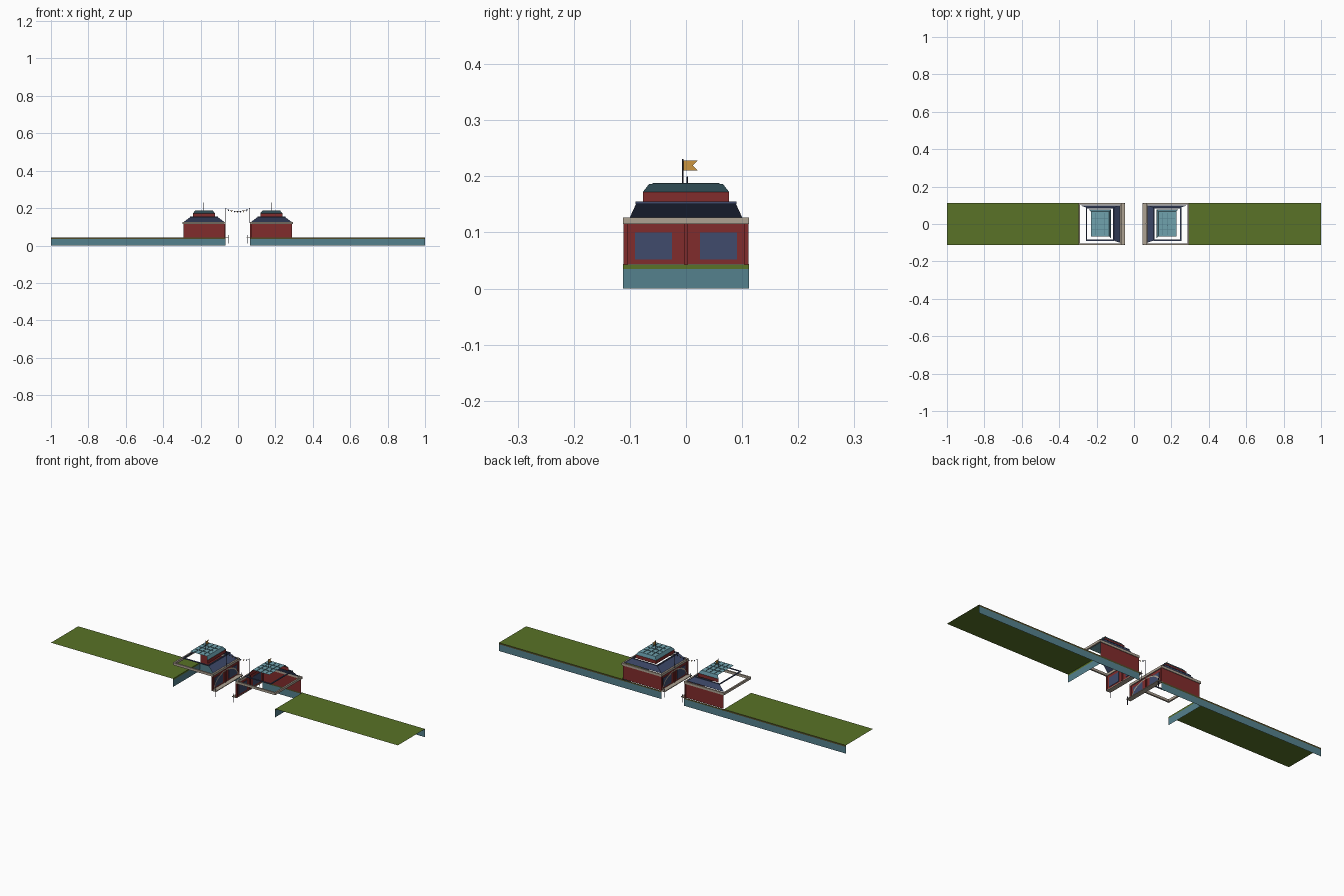
import bpy, math
from mathutils import Vector

if "Cube" in bpy.data.objects:
    bpy.data.objects.remove(bpy.data.objects["Cube"])

MATS = {}
COLORS = {"teal": (.09, .22, .27), "grass": (.10, .17, .02), "earth": (.08, .07, .02),
          "red": (.22, .025, .025), "navy": (.05, .07, .15), "dark": (.03, .03, .06),
          "stone": (.42, .36, .29), "glass": (.16, .36, .42), "gold": (.6, .3, .05)}


def mat(c):
    if c not in MATS:
        MATS[c] = bpy.data.materials.new(c)
        MATS[c].diffuse_color = (*COLORS[c], 1)
    return MATS[c]


def mesh(name, verts, faces, c):
    me = bpy.data.meshes.new(name)
    me.from_pydata(verts, [], faces)
    me.materials.append(mat(c))
    ob = bpy.data.objects.new(name, me)
    bpy.context.collection.objects.link(ob)
    return ob


def quad(name, a, b, c, d, col):
    return mesh(name, [a, b, c, d], [(0, 1, 2, 3)], col)


def box(name, x0, x1, y0, y1, z0, z1, col):
    v = [(x, y, z) for x in (x0, x1) for y in (y0, y1) for z in (z0, z1)]
    f = [(0, 1, 3, 2), (4, 6, 7, 5), (0, 4, 5, 1), (2, 3, 7, 6), (0, 2, 6, 4), (1, 5, 7, 3)]
    return mesh(name, v, f, col)


def frame(name, cx, hx, hy, w, z0, z1, col):
    for i, s in enumerate((-1, 1)):
        a, b = sorted((s * hx, s * (hx - w)))
        box(f"{name}_side_{i}", cx + a, cx + b, -hy, hy, z0, z1, col)
        a, b = sorted((s * hy, s * (hy - w)))
        box(f"{name}_cross_{i}", cx - hx + w, cx + hx - w, a, b, z0, z1, col)


def rod(name, a, b, r, col):
    a, b = Vector(a), Vector(b)
    bpy.ops.mesh.primitive_cylinder_add(vertices=8, radius=r, depth=(b - a).length, location=(a + b) / 2)
    ob = bpy.context.object
    ob.name = name
    ob.rotation_euler = (b - a).to_track_quat('Z', 'Y').to_euler()
    ob.data.materials.append(mat(col))


def shell(name, cx, s, lo, hi, col):
    """Only the back and the gap-facing side of a tier exist (open model)."""
    (x0, y0, z0), (x1, y1, z1) = lo, hi
    quad(name + "_inner", (cx + s * x0, -y0, z0), (cx + s * x0, y0, z0),
         (cx + s * x1, y1, z1), (cx + s * x1, -y1, z1), col)
    quad(name + "_back", (cx - x0, y0, z0), (cx + x0, y0, z0),
         (cx + x1, y1, z1), (cx - x1, y1, z1), col)


H, G = .112, .043
for tag, s, cx in (("left", 1, -.182), ("right", -1, .178)):
    n = lambda p: f"{tag}_{p}"
    out, xo, xi = -s, cx - s * .115, cx + s * .115
    # lawn strip with retaining walls
    quad(n("lawn"), (out, -H, G), (xo, -H, G), (xo, H, G), (out, H, G), "grass")
    quad(n("bank_back"), (out, H, 0), (xi, H, 0), (xi, H, .035), (out, H, .035), "teal")
    quad(n("bank_lip_back"), (out, H, .035), (xi, H, .035), (xi, H, G), (out, H, G), "earth")
    quad(n("bank_end"), (xo, -H, 0), (xo, H, 0), (xo, H, .035), (xo, -H, .035), "teal")
    quad(n("bank_lip_end"), (xo, -H, .035), (xo, H, .035), (xo, H, G), (xo, -H, G), "grass")

    # pavilion walls, corner posts, cornice
    shell(n("wall"), cx, s, (.11, .109, G), (.11, .109, .115), "red")
    for i, y in enumerate((-.107, 0, .107)):
        box(n(f"post_{i}"), cx + s * .11 - .004, cx + s * .11 + .004, y - .004, y + .004, G, .115, "red")
    frame(n("cornice"), cx, .115, H, .008, .115, .127, "stone")

    # windows
    for i, y in enumerate((-.058, .058)):
        x = cx + s * .11
        box(n(f"window_{i}"), x - .002, x + .002, y - .033, y + .033, .052, .1, "navy")

    # shallow arch trim on the gap-facing wall
    arc = [(math.cos(math.pi * k / 16), math.sin(math.pi * k / 16)) for k in range(17)]
    xa = cx + s * .114
    v = [(xa, r * c, G + h * q) for r, h in ((.095, .06), (.102, .067)) for c, q in arc]
    mesh(n("arch_trim"), v, [(k, k + 1, k + 18, k + 17) for k in range(16)], "stone")

    # ledge over the gap with small corner posts
    a, b = sorted((cx + s * .108, cx + s * .133))
    box(n("ledge"), a, b, -H, H, .040, .044, "stone")
    for i, y in enumerate((-.108, .108)):
        rod(n(f"ledge_post_{i}"), (cx + s * .129, y, .012), (cx + s * .129, y, .056), .0015, "dark")

    # stepped roof
    shell(n("lower_roof"), cx, s, (.107, .1, .127), (.072, .088, .153), "navy")
    frame(n("roof_rim"), cx, .075, .09, .006, .151, .155, "navy")
    shell(n("roof_band"), cx, s, (.059, .077, .154), (.059, .077, .172), "red")
    shell(n("upper_roof"), cx, s, (.059, .077, .172), (.048, .066, .186), "teal")
    quad(n("skylight"), *[(cx + i * .048, j * .066, .186) for i, j in ((-1, -1), (1, -1), (1, 1), (-1, 1))], "glass")
    for k in (-1, 0, 1):
        box(n(f"mullion_{k}"), cx + k * .025 - .001, cx + k * .025 + .001, -.06, .06, .186, .188, "teal")
        box(n(f"glazing_bar_{k}"), cx - .042, cx + .042, k * .03 - .001, k * .03 + .001, .186, .188, "teal")

    # flagpole and swallowtail flag
    rod(n("flagpole"), (cx, -.006, .186), (cx, -.006, .231), .0014, "dark")
    mesh(n("flag"), [(cx, -.006, .21), (cx, .021, .21), (cx, .012, .219), (cx, .021, .228), (cx, -.006, .228)],
         [(0, 1, 2), (0, 2, 4), (2, 3, 4)], "gold")
    # bunting pole
    rod(n("bunting_pole"), (xi, .002, .12), (xi, .002, .2), .0015, "dark")

# bunting rope and pennants across the gap
L, R = -.067, .063
rope = [(L + (R - L) * k / 8, .002, .183 + .015 * (k / 4 - 1) ** 2) for k in range(9)]
for k in range(8):
    rod(f"bunting_rope_{k}", rope[k], rope[k + 1], .0006, "dark")
    if k:
        x, y, z = rope[k]
        mesh(f"pennant_{k}", [(x - .004, y, z), (x + .004, y, z), (x, y, z - .01)], [(0, 1, 2)],
             "navy" if k % 2 else "gold")

for m in bpy.data.materials:
    if m.users and not m.is_grease_pencil:
        m.use_nodes = True
        m.node_tree.nodes["Principled BSDF"].inputs["Base Color"].default_value = m.diffuse_color
